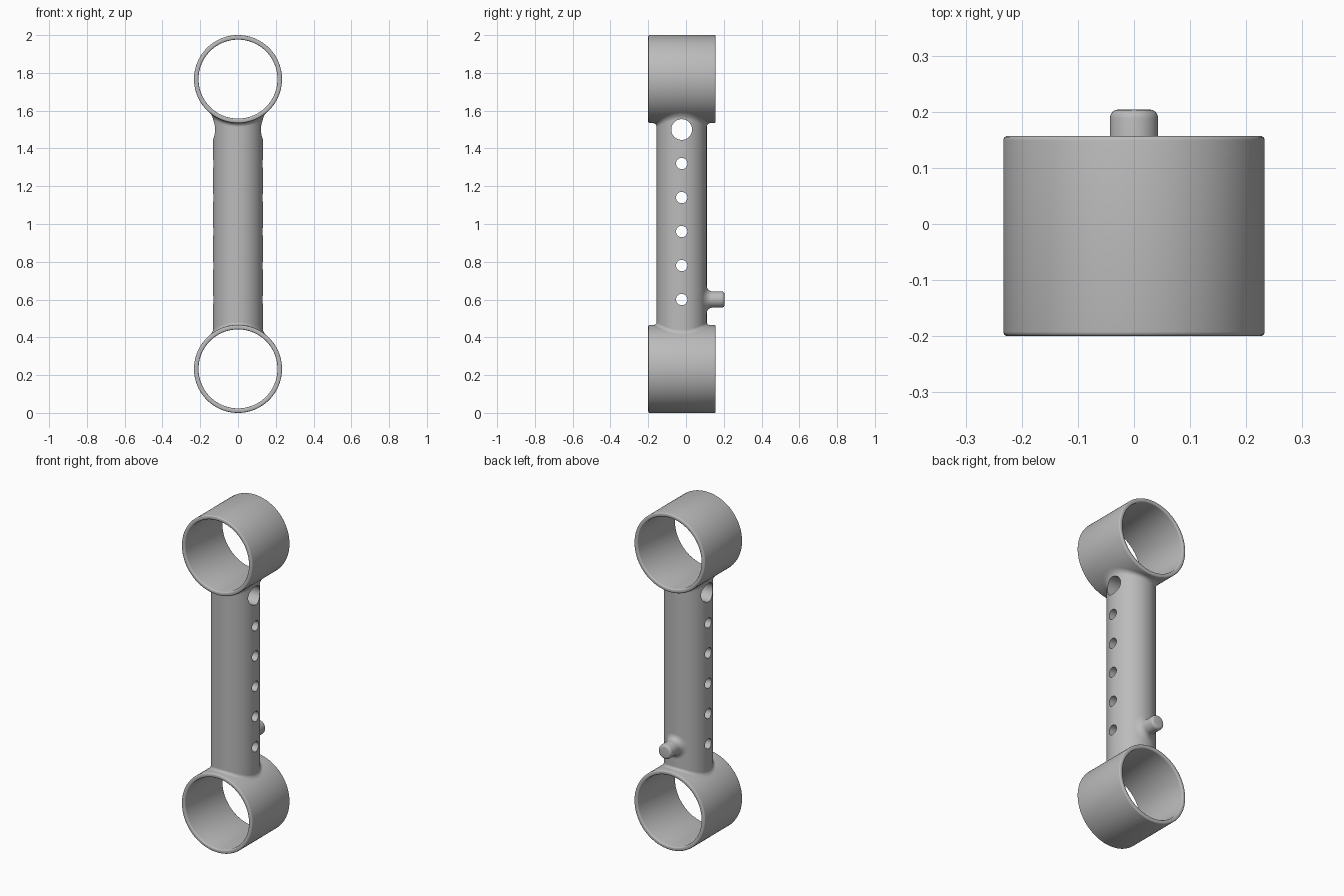
import bpy, bmesh
from math import sin, cos, pi, sqrt
from mathutils import Vector

cube = bpy.data.objects.get("Cube")
if cube:
    bpy.data.objects.remove(cube, do_unlink=True)

SEG = 96
RING_R, BORE_R = 0.233, 0.209
TUBE_R, TUBE_Y = 0.133, -0.023
LOW_Z, HIGH_Z = 0.233, 1.767
Y0, Y1 = -0.2, 0.157
PEG_R, PEG_Z = 0.043, 0.6

grey = bpy.data.materials.new("satin grey")
grey.use_nodes = True
colour = (0.5, 0.5, 0.5, 1)
grey.diffuse_color = colour
grey.node_tree.nodes["Principled BSDF"].inputs["Base Color"].default_value = colour


def skin(name, rows, loop=False, caps=False):
    """Surface through closed rows of points, optionally looped or capped."""
    bm = bmesh.new()
    vs = [[bm.verts.new(p) for p in row] for row in rows]
    for i in range(len(vs) if loop else len(vs) - 1):
        a, b = vs[i], vs[(i + 1) % len(vs)]
        for j in range(len(a)):
            k = (j + 1) % len(a)
            bm.faces.new((a[j], a[k], b[k], b[j]))
    if caps:
        bm.faces.new(vs[0])
        bm.faces.new(vs[-1])
    bmesh.ops.recalc_face_normals(bm, faces=bm.faces)
    mesh = bpy.data.meshes.new(name)
    bm.to_mesh(mesh)
    bm.free()
    mesh.materials.append(grey)
    ob = bpy.data.objects.new(name, mesh)
    bpy.context.collection.objects.link(ob)
    return ob


def lathe(name, profile, axis, origin, seg=SEG, **kw):
    """Revolve (radius, distance) points about an axis."""
    w = Vector(axis)
    u = w.orthogonal().normalized()
    v = w.cross(u)
    rows = [[Vector(origin) + w * d + r * (u * cos(2 * pi * j / seg) + v * sin(2 * pi * j / seg))
             for j in range(seg)] for r, d in profile]
    return skin(name, rows, **kw)


def boolean(target, other, operation):
    mod = target.modifiers.new("cut", "BOOLEAN")
    mod.operation, mod.object, mod.solver = operation, other, "EXACT"
    bpy.context.view_layer.objects.active = target
    bpy.ops.object.modifier_apply(modifier=mod.name)
    bpy.data.objects.remove(other, do_unlink=True)


def fillet(name, radius, size, surface, place):
    """Concave blend from a post onto a curved surface."""
    rows = []
    for i in range(9):
        t = i / 8 * pi / 2
        r = radius + size * (1 - cos(t))
        row = []
        for j in range(SEG):
            a = 2 * pi * j / SEG
            x, y = r * cos(a), r * sin(a)
            row.append(place(x, y, surface(x) + size * (1 - sin(t))))
        rows.append(row)
    return skin(name, rows)


def arc(cx, cy, r, start):
    return [(cx + r * cos(start + k * pi / 8), cy + r * sin(start + k * pi / 8)) for k in range(5)]


# Central tube, trimmed to sit inside the ring walls
body = lathe("connecting_tube", [(TUBE_R, LOW_Z), (TUBE_R, HIGH_Z)], (0, 0, 1),
             (0, TUBE_Y, 0), caps=True)
for z in (LOW_Z, HIGH_Z):
    mid = (RING_R + BORE_R) / 2
    boolean(body, lathe("trim", [(mid, -0.5), (mid, 0.5)], (0, 1, 0), (0, 0, z), caps=True), "DIFFERENCE")

# Clamp rings with rounded rims
b = 0.008
rim = (arc(RING_R - b, Y1 - b, b, 0) + arc(BORE_R + b, Y1 - b, b, pi / 2)
       + arc(BORE_R + b, Y0 + b, b, pi) + arc(RING_R - b, Y0 + b, b, 1.5 * pi))
for z in (LOW_Z, HIGH_Z):
    boolean(body, lathe("ring", rim, (0, 1, 0), (0, 0, z), loop=True), "UNION")

# Row of adjustment holes and one larger hole near the top
holes = [(0.6 + 0.18 * i, 0.03) for i in range(5)] + [(1.5, 0.055)]
for z, r in holes:
    boolean(body, lathe("hole", [(r, -0.4), (r, 0.4)], (1, 0, 0), (0, TUBE_Y, z), seg=40, caps=True),
            "DIFFERENCE")

# Round peg on the back
tip = arc(PEG_R - 0.015, 0.204 - 0.015, 0.015, 0)
peg = lathe("back_peg", [(PEG_R, 0.08)] + tip, (0, 1, 0), (0, 0, PEG_Z), seg=48, caps=True)

# Soft blends where the parts meet
ring_drop = lambda x: sqrt(RING_R ** 2 - x * x)
tube_bulge = lambda x: sqrt(TUBE_R ** 2 - x * x)
parts = [
    body, peg,
    fillet("upper_blend", TUBE_R, 0.02, ring_drop, lambda x, y, h: (x, y + TUBE_Y, HIGH_Z - h)),
    fillet("lower_blend", TUBE_R, 0.014, ring_drop, lambda x, y, h: (x, y + TUBE_Y, LOW_Z + h)),
    fillet("peg_blend", PEG_R, 0.03, tube_bulge, lambda x, y, h: (x, TUBE_Y + h, PEG_Z + y)),
]

# Smooth shading with crisp edges
for ob in parts:
    bpy.ops.object.select_all(action="DESELECT")
    ob.select_set(True)
    bpy.context.view_layer.objects.active = ob
    bpy.ops.object.shade_smooth_by_angle(angle=0.6)
